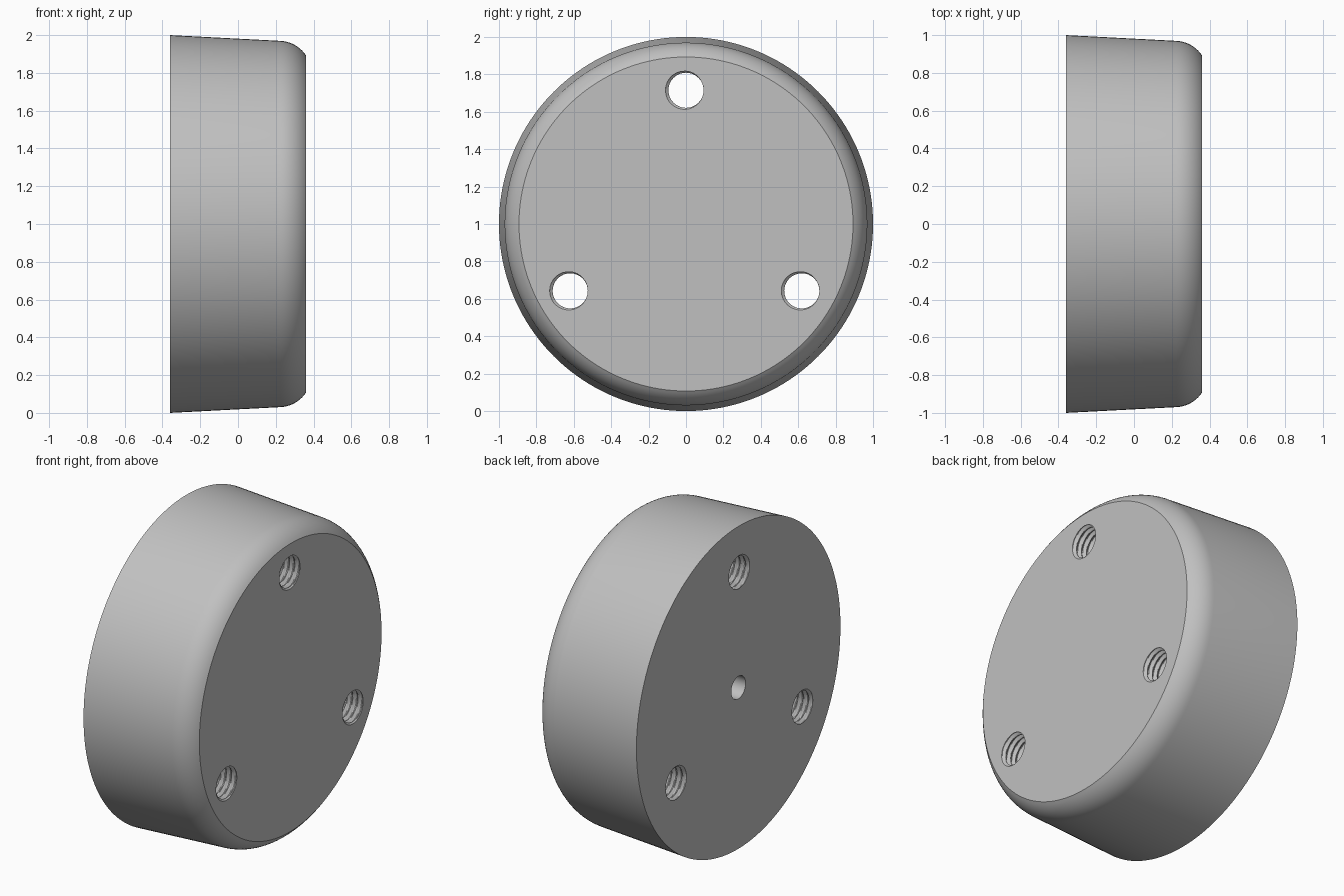
import bpy, bmesh
from math import sin, cos, pi, radians

cube = bpy.data.objects.get("Cube")
if cube:
    bpy.data.objects.remove(cube, do_unlink=True)

BACK, FRONT, CENTRE_Z = -0.36, 0.36, 1.0

grey = bpy.data.materials.new("plain grey")
colour = (0.53, 0.53, 0.53, 1)
grey.diffuse_color = colour
grey.use_nodes = True
grey.node_tree.nodes["Principled BSDF"].inputs["Base Color"].default_value = colour


def tube_solid(name, xs, radius, segments, y=0.0, z=CENTRE_Z):
    """Closed solid along x; radius(x, angle) gives its surface."""
    bm = bmesh.new()
    rings = []
    for i, x in enumerate(xs):
        ring = []
        for s in range(segments):
            a = 2 * pi * s / segments
            r = radius(i, x, a)
            ring.append(bm.verts.new((x, y + r * cos(a), z + r * sin(a))))
        rings.append(ring)
    for lower, upper in zip(rings, rings[1:]):
        for s in range(segments):
            t = (s + 1) % segments
            bm.faces.new((lower[s], lower[t], upper[t], upper[s]))
    bm.faces.new(rings[0])
    bm.faces.new(rings[-1])
    bmesh.ops.recalc_face_normals(bm, faces=bm.faces)
    mesh = bpy.data.meshes.new(name)
    bm.to_mesh(mesh)
    bm.free()
    mesh.materials.append(grey)
    obj = bpy.data.objects.new(name, mesh)
    bpy.context.collection.objects.link(obj)
    return obj


# Body: tapered drum with a rounded front shoulder ending in a crisp rim
ARC, START, END, STEPS = 0.174, radians(3), radians(56), 10
angles = [START + (END - START) * i / STEPS for i in range(STEPS + 1)]
profile = [(BACK, 1.0)]
for a in angles:
    profile.append((FRONT + ARC * (sin(a) - sin(END)),
                    0.893 + ARC * (cos(a) - cos(END))))
body = tube_solid("round_body", [p[0] for p in profile],
                  lambda i, x, a: profile[i][1], 160)

# Threaded through holes, with a helical V groove
PITCH, MINOR, MAJOR, ROWS = 0.036, 0.094, 0.11, 8


def thread(i, x, a):
    phase = (x / PITCH - a / (2 * pi)) % 1.0
    ridge = 1 - abs(2 * phase - 1)
    ridge = min(1, max(0, (ridge - 0.15) / 0.7))
    return MINOR + (MAJOR - MINOR) * ridge


turns = 22
xs = [PITCH * turns * (k / (turns * ROWS) - 0.5) + 0.0007
      for k in range(turns * ROWS + 1)]
cutters = []
for k in range(3):
    a = pi / 2 + 2 * pi * k / 3
    cutters.append(tube_solid("thread_cutter", xs, thread, 32,
                              0.715 * cos(a), CENTRE_Z + 0.715 * sin(a)))

# Plain blind hole in the middle of the back
cutters.append(tube_solid("pilot_cutter", [BACK - 0.05, BACK + 0.3],
                          lambda i, x, a: 0.07, 40))

for cutter in cutters:
    cutter.hide_render = True
    mod = body.modifiers.new("hole", 'BOOLEAN')
    mod.operation = 'DIFFERENCE'
    mod.solver = 'EXACT'
    mod.object = cutter

# Bake the holes into the body and discard the cutters
bpy.context.view_layer.update()
graph = bpy.context.evaluated_depsgraph_get()
drilled = bpy.data.meshes.new_from_object(body.evaluated_get(graph))
body.modifiers.clear()
body.data = drilled
for cutter in cutters:
    bpy.data.objects.remove(cutter, do_unlink=True)

bpy.ops.object.select_all(action='DESELECT')
body.select_set(True)
bpy.context.view_layer.objects.active = body
bpy.ops.object.shade_smooth_by_angle(angle=radians(25))
